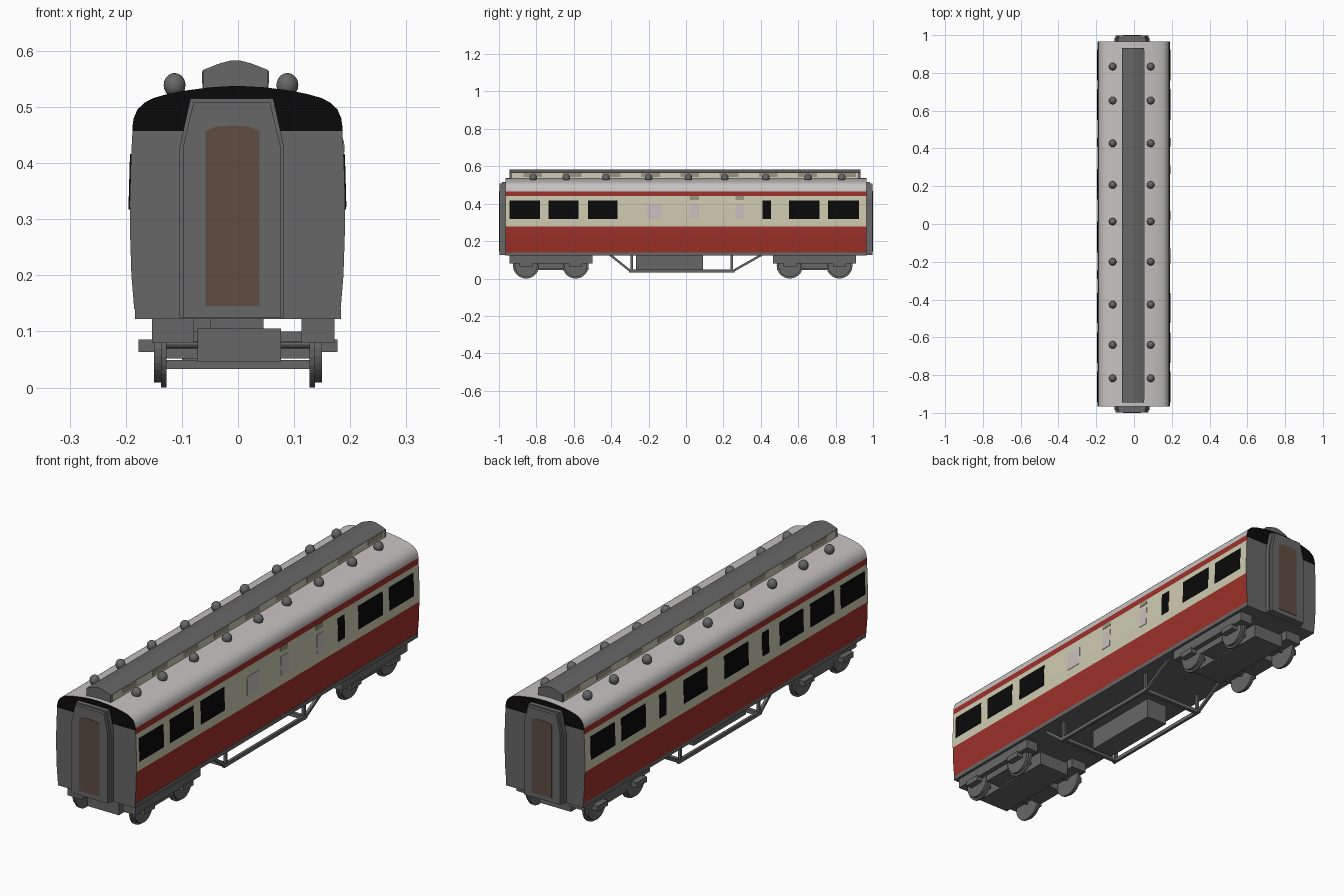
import bpy, bmesh, math
from mathutils import Matrix

if "Cube" in bpy.data.objects:
    bpy.data.objects.remove(bpy.data.objects["Cube"])

def material(name, r, g, b):
    m = bpy.data.materials.new(name)
    m.diffuse_color = (r, g, b, 1)
    m.use_nodes = True
    m.node_tree.nodes["Principled BSDF"].inputs["Base Color"].default_value = m.diffuse_color
    return m

GREY = material("dark_grey", .135, .135, .135)
RED = material("red", .34, .03, .022)
CREAM = material("cream", .62, .60, .44)
ROOF = material("roof_grey", .57, .54, .54)
BLACK = material("black", .003, .003, .003)
BROWN = material("door_brown", .113, .073, .055)
OLIVE = material("olive_grey", .32, .30, .22)
PALE = material("frosted_pane", .57, .53, .52)

def finish(name, bm, mats, smooth=0):
    bmesh.ops.recalc_face_normals(bm, faces=bm.faces[:])
    me = bpy.data.meshes.new(name)
    bm.to_mesh(me)
    bm.free()
    for m in mats:
        me.materials.append(m)
    if smooth:
        for p in me.polygons:
            p.use_smooth = True
        me.set_sharp_from_angle(angle=math.radians(smooth))
    ob = bpy.data.objects.new(name, me)
    bpy.context.collection.objects.link(ob)
    return ob

def prism(name, pts, axis, a, b, mat):
    """Extrude a profile: axis x takes (y, z) points, axis y takes (x, z)."""
    bm = bmesh.new()
    rings = [[bm.verts.new((t, u, v) if axis == 'x' else (u, t, v)) for u, v in pts] for t in (a, b)]
    for r in rings:
        bm.faces.new(r)
    n = len(pts)
    for i in range(n):
        j = (i + 1) % n
        bm.faces.new((rings[0][i], rings[0][j], rings[1][j], rings[1][i]))
    return finish(name, bm, [mat])

def box(name, x0, x1, y0, y1, z0, z1, mat=GREY):
    return prism(name, [(y0, z0), (y1, z0), (y1, z1), (y0, z1)], 'x', x0, x1, mat)

def disc(name, x0, x1, y, z, r, mat=GREY, n=28):
    pts = [(y + r * math.cos(2 * math.pi * i / n), z + r * math.sin(2 * math.pi * i / n)) for i in range(n)]
    return prism(name, pts, 'x', x0, x1, mat)

# coach body: rows of (half width, height), coloured by height and direction
ROWS = [(.184, .14), (.189, .20), (.1915, .278), (.192, .33), (.190, .40), (.188, .44),
        (.187, .457), (.187, .466), (.185, .48), (.178, .496), (.165, .508), (.15, .516),
        (.125, .523), (.095, .529), (.05, .535), (.015, .537)]
HALF = .965
OFF = -.001
bm = bmesh.new()
grid = [[bm.verts.new((OFF + s * w, y, z)) for s, y in ((-1, -HALF), (1, -HALF), (1, HALF), (-1, HALF))]
        for w, z in ROWS]
for lo, hi in zip(grid, grid[1:]):
    zc = (lo[0].co.z + hi[0].co.z) / 2
    for i in range(4):
        j = (i + 1) % 4
        f = bm.faces.new((lo[i], lo[j], hi[j], hi[i]))
        if i % 2 == 0:
            f.material_index = 4 if zc > .457 else 0
        else:
            f.material_index = 1 if zc < .278 else 2 if zc < .44 else 1 if zc < .466 else 3
bm.faces.new(grid[0])
bm.faces.new(grid[-1]).material_index = 3
finish("coach_body", bm, [GREY, RED, CREAM, ROOF, BLACK], 30)
box("floor_slab", -.184, .184, -.965, .965, .122, .14)

def half_width(z):
    for (w0, z0), (w1, z1) in zip(ROWS, ROWS[1:]):
        if z0 <= z <= z1:
            return w0 + (w1 - w0) * (z - z0) / (z1 - z0)

def side_plate(name, side, y0, y1, z0, z1, mat):
    """Thin plate that follows the curve of the body side."""
    zs = [z0] + [z for _, z in ROWS if z0 < z < z1] + [z1]
    pts = [(OFF + side * (half_width(z) + .002), z) for z in zs]
    pts += [(OFF + side * (half_width(z) - .003), z) for z in reversed(zs)]
    prism(name, pts, 'y', y0, y1, mat)

# windows
COMMON = [(-.945, -.78), (-.735, -.575), (-.525, -.365), (.41, .455), (.55, .715), (.76, .925)]
LEFT = [(-.29, -.245), (-.15, .012), (.13, .29)]
for side, spans in ((1, COMMON), (-1, COMMON + LEFT)):
    for y0, y1 in spans:
        side_plate("window", side, y0, y1, .317, .416, BLACK)
for y0, y1 in ((-.21, -.13), (.02, .07), (.265, .31)):
    side_plate("frosted_window", 1, y0, y1, .32, .40, PALE)
for y0, y1 in ((.02, .07), (.265, .31)):
    side_plate("small_top_vent", 1, y0, y1, .419, .44, OLIVE)

# raised roof deck with cream sides and small lights
cx = -.0045
prism("raised_roof", [(cx + u, v) for u, v in ((-.058, .525), (.058, .525), (.058, .566), (.03, .577), (.008, .583),
                                              (-.008, .583), (-.03, .577), (-.058, .566))],
      'y', -.945, .932, GREY)
for s in (-1, 1):
    x = cx + s * .058
    box("raised_roof_side", x - .001, x + .001, -.93, .92, .526, .565, CREAM)
    for i in range(9):
        y = -.87 + i * .21
        box("raised_roof_light", x - .002, x + .002, y, y + .10, .542, .563, OLIVE)

# roof ventilators
for y in (-.817, -.64, -.427, -.2, .013, .207, .427, .653, .833):
    for x in (-.113, .088):
        bm = bmesh.new()
        bmesh.ops.create_uvsphere(bm, u_segments=14, v_segments=10, radius=.02,
                                  matrix=Matrix.Translation((x, y, .539)) @ Matrix.Diagonal((1, 1, 1.08, 1)))
        finish("roof_ventilator", bm, [GREY], 40)

# end gangways with doors
def gangway_profile(d):
    w, t = .093 - d, .07 - d
    return [(-.011 + u, v) for u, v in ((-w, .125), (w, .125), (w, .428), (t + .004, .515 - d), (-t - .004, .515 - d), (-w, .428))]

for s in (-1, 1):
    prism("gangway_bellows", gangway_profile(0), 'y', s * .96, s * .984, GREY)
    prism("gangway_face", gangway_profile(.006), 'y', s * .984, s * .998, GREY)
    prism("end_door", [(-.058, .145), (.038, .145), (.038, .457), (.02, .465), (-.01, .467), (-.04, .465), (-.058, .457)],
          'y', s * .99, s * 1.0, BROWN)

# bogies
for c in (-.7225, .6875):
    box("bogie_side_frame", -.153, -.078, c - .2225, c + .2225, .08, .123)
    box("bogie_side_frame", .113, .172, c - .2225, c + .2225, .08, .123)
    box("bogie_centre_block", -.072, .077, c - .2, c + .2, .046, .105)
    box("bogie_pivot", -.05, .045, c - .06, c + .06, .10, .125)
    box("bogie_cross_beam", -.15, .15, c - .07, c + .07, .052, .10)
    for w in (-.1325, .1325):
        disc("axle", -.13, .13, c + w, .076, .007, n=10)
        for s in (-1, 1):
            disc("wheel_flange", s * .127, s * .137, c + w, .07, .07)
            disc("wheel_tread", s * .136, s * .15, c + w, .07, .061)
            box("axle_box", s * .148, s * .177, c + w - .035, c + w + .035, .063, .086)

# underframe truss
def bar(name, x, p, q, t=.006):
    dy, dz = q[0] - p[0], q[1] - p[1]
    n = math.hypot(dy, dz)
    ny, nz = -dz / n * t, dy / n * t
    prism(name, [(p[0] + ny, p[1] + nz), (q[0] + ny, q[1] + nz), (q[0] - ny, q[1] - nz), (p[0] - ny, p[1] - nz)],
          'x', x - .006, x + .006, GREY)

for x in (-.143, .143):
    bar("truss_rod", x, (-.305, .041), (.26, .041), .008)
    bar("truss_slope", x, (-.41, .13), (-.30, .042))
    bar("truss_slope", x, (.41, .13), (.255, .042))
    for y in (-.29, .245):
        bar("truss_post", x, (y, .04), (y, .13))
for y in (-.29, .245):
    box("truss_cross_bar", -.148, .15, y - .008, y + .008, .033, .049)

# equipment box
box("equipment_box", -.1, 0, -.268, .09, .034, .13)
